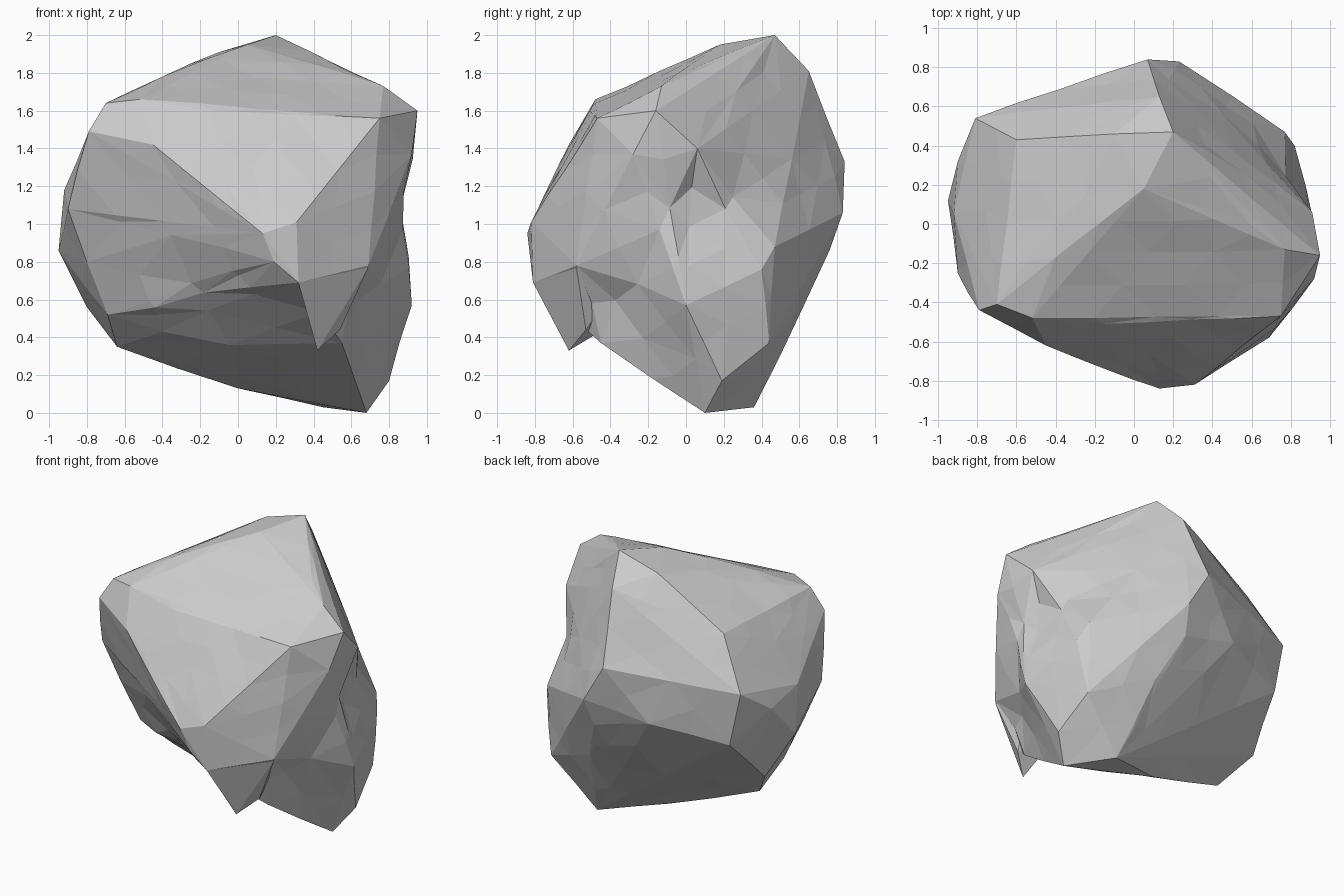
import bpy, bmesh, random
from mathutils import Vector

if "Cube" in bpy.data.objects:
    bpy.data.objects.remove(bpy.data.objects["Cube"])

random.seed(4)

# Main corners of the rock, grouped by region
corners = [
    # top plateau and rear ridge
    (.2, .47, 2), (.05, .18, 1.95), (-.4, -.17, 1.78), (-.1, .46, 1.91),
    (-.6, .43, 1.6), (.58, .01, 1.81), (.77, -.13, 1.73), (.95, -.16, 1.6),
    # front shoulder
    (.75, -.47, 1.56), (-.15, -.51, 1.6), (-.52, -.48, 1.66), (-.7, -.41, 1.64),
    (-.79, -.44, 1.49), (-.45, -.62, 1.42), (.92, -.28, 1.37),
    # front nose
    (.13, -.84, .95), (.31, -.82, 1.01), (.19, -.82, .8), (.32, -.81, .69),
    (.69, -.58, .78), (.55, -.45, .37),
    # left side
    (-.9, -.25, 1.08), (-.95, .12, .86), (-.9, .32, 1.1), (-.69, -.12, .52),
    (-.64, .08, .35), (-.8, .25, .56), (-.81, .54, 1.26), (-.92, .05, 1.18),
    # back
    (.13, .65, 1.81), (.07, .84, 1.33), (.23, .83, 1.06), (-.22, .74, .97),
    (-.73, .55, .88), (.33, .62, .56), (.2, .76, .86), (.57, .59, .95),
    # right side and base
    (.91, .06, 1.4), (.82, .4, .76), (.77, .47, .88), (.92, 0, .57),
    (.76, .44, .37), (.8, .19, .17), (.68, .1, 0), (.45, .36, .03),
    (0, .19, .13),
]

# Pointed spur hanging under the nose
spur_corners = [
    (.42, -.62, .33), (.32, -.81, .69), (.69, -.58, .77), (.54, -.53, .44),
    (.4, -.42, .45), (.58, -.4, .62), (.4, -.5, .7),
]

# Hollows: centre, push, radius
dents = [
    ((.78, -.34, .58), (-.06, .04, .01), .3),
    ((.93, -.1, 1.05), (-.05, 0, 0), .35),
    ((.86, .2, 1.12), (-.07, -.02, 0), .35),
    ((-.1, -.52, .58), (0, .03, .03), .4),
]


def hull_mesh(points):
    bm = bmesh.new()
    for p in points:
        bm.verts.new(p)
    bmesh.ops.convex_hull(bm, input=bm.verts)
    loose = [v for v in bm.verts if not v.link_faces]
    bmesh.ops.delete(bm, geom=loose, context='VERTS')
    return bm


def add_object(name, bm):
    bmesh.ops.recalc_face_normals(bm, faces=bm.faces)
    mesh = bpy.data.meshes.new(name)
    bm.to_mesh(mesh)
    bm.free()
    obj = bpy.data.objects.new(name, mesh)
    bpy.context.collection.objects.link(obj)
    return obj


# Rock body, with the large planes broken into smaller facets
bm = hull_mesh(corners)
fixed = [v.co.copy() for v in bm.verts]
for limit in (.6, .38):
    edges = [e for e in bm.edges if e.calc_length() > limit]
    bmesh.ops.subdivide_edges(bm, edges=edges, cuts=1)
    bmesh.ops.triangulate(bm, faces=bm.faces)

# Press in the hollows and roughen the new facets slightly
bm.normal_update()
for v in bm.verts:
    if any((v.co - f).length < 1e-4 for f in fixed):
        continue
    start = v.co.copy()
    for centre, push, radius in dents:
        d = (start - Vector(centre)).length / radius
        if d < 1:
            v.co += Vector(push) * (1 - d * d)
    v.co += v.normal * random.uniform(-.006, .006)
rock = add_object("rock", bm)

# Fuse the spur into the body
spur = add_object("rock_spur", hull_mesh(spur_corners))
union = rock.modifiers.new("join_spur", 'BOOLEAN')
union.operation = 'UNION'
union.solver = 'EXACT'
union.object = spur
bpy.context.view_layer.objects.active = rock
bpy.ops.object.modifier_apply(modifier=union.name)
bpy.data.objects.remove(spur)
